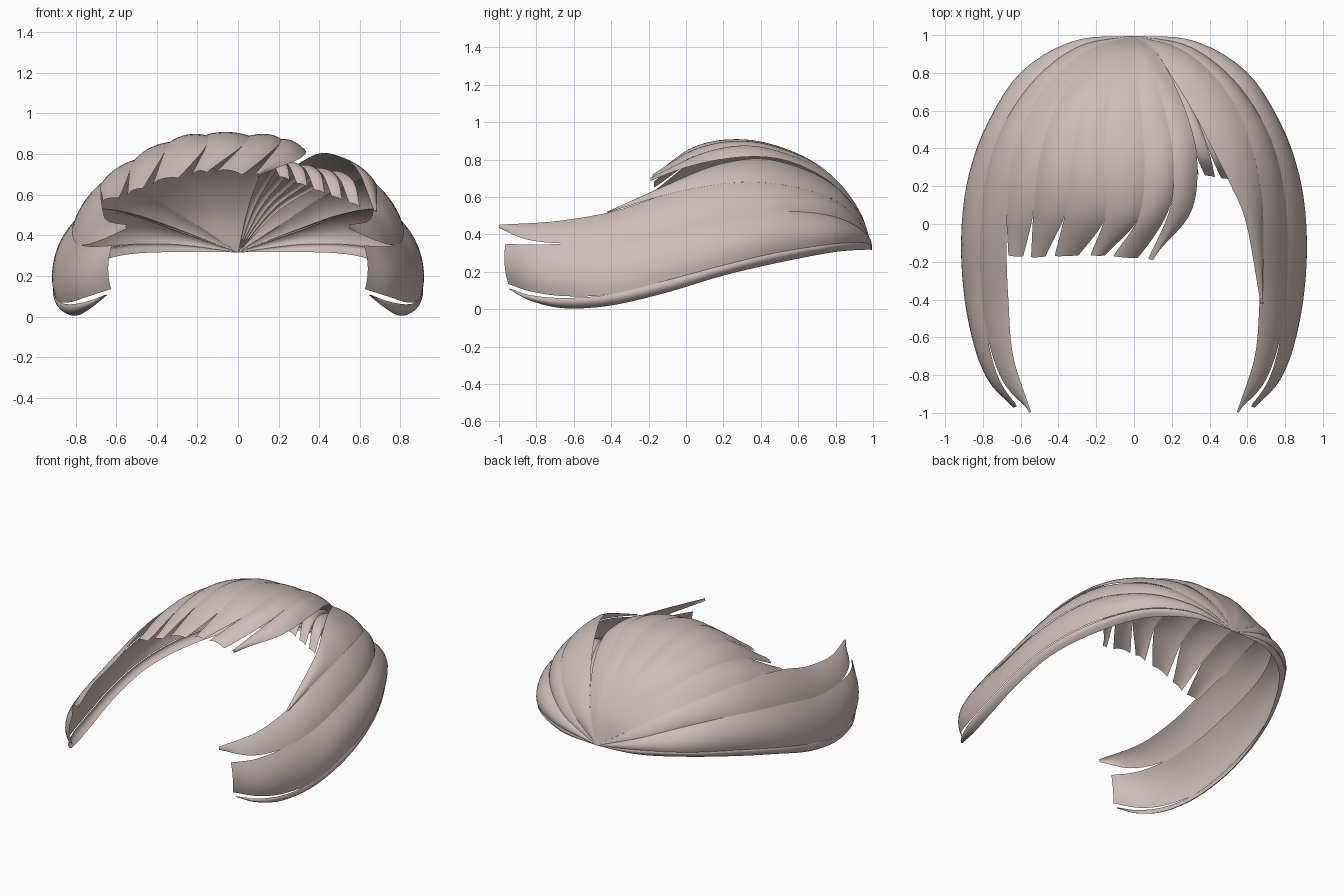
import bpy
from mathutils import Vector

if "Cube" in bpy.data.objects:
    bpy.data.objects.remove(bpy.data.objects["Cube"])

hair = bpy.data.materials.new("pale_rose_brown")
hair.diffuse_color = (0.61, 0.515, 0.485, 1)
hair.use_nodes = True
hair.node_tree.nodes["Principled BSDF"].inputs["Base Color"].default_value = hair.diffuse_color
HUB = (0, 0.996, 0.316)          # all locks meet here at the back
ALONG, ACROSS = 40, 8


def spline(points, t):
    """Smooth curve through the points, t from 0 to 1."""
    p = [Vector(q) for q in points]
    p = [p[0] * 2 - p[1]] + p + [p[-1] * 2 - p[-2]]
    n = len(p) - 3
    i = min(int(t * n), n - 1)
    f = t * n - i
    a, b, c, d = p[i:i + 4]
    return 0.5 * (2 * b + (c - a) * f + (2 * a - 5 * b + 4 * c - d) * f * f
                  + (3 * b - a - 3 * c + d) * f ** 3)


def outward(p):
    return (p - Vector((0, p.y * 0.5, 0.25))).normalized()


def build(name, point, height, side=1):
    """A curved sheet: point(s) gives a row function of t, height(s) its bulge."""
    verts = []
    for i in range(ALONG + 1):
        s = i / ALONG
        row, h = point(s), height(s)
        for j in range(ACROSS + 1):
            t = j / ACROSS
            p = row(t)
            p = p + outward(p) * h * 4 * t * (1 - t)
            verts.append((p.x * side, p.y, p.z))
    w = ACROSS + 1
    faces = [(i * w + j, i * w + j + 1, (i + 1) * w + j + 1, (i + 1) * w + j)
             for i in range(ALONG) for j in range(ACROSS)]
    # Turn the faces outward
    q = [Vector(verts[n]) for n in faces[(ALONG // 2) * ACROSS + ACROSS // 2]]
    if (q[1] - q[0]).cross(q[3] - q[0]).dot(outward(q[0])) < 0:
        faces = [f[::-1] for f in faces]
    mesh = bpy.data.meshes.new(name)
    mesh.from_pydata(verts, [], faces)
    mesh.materials.append(hair)
    mesh.polygons.foreach_set("use_smooth", [True] * len(faces))
    mesh.update()
    bpy.context.collection.objects.link(bpy.data.objects.new(name, mesh))


def taper(s, start, amount):
    return amount * (max(0, (s - start) / (1 - start))) ** 1.4


def lock(name, edge_a, edge_b, bulge, side=1, narrow=0.0):
    """A sheet between two edges; edge_b can narrow towards edge_a at the tip."""
    def point(s):
        a, b = spline(edge_a, s), spline(edge_b, s)
        b = b.lerp(a, taper(s, 0.7, narrow))
        return lambda t: a.lerp(b, t)
    build(name, point, lambda s: bulge * min(1, s * 4) * (1 - 2.5 * max(0, s - 0.8)), side)


# Edges of the side locks, from the nape to the front tips
rim = [HUB, (0.29, 0.962, 0.318), (0.55, 0.79, 0.305), (0.74, 0.5, 0.25), (0.85, 0.2, 0.18),
       (0.88, -0.1, 0.09), (0.85, -0.4, 0.02), (0.79, -0.65, 0.005), (0.72, -0.83, 0.045),
       (0.645, -0.94, 0.105)]
low = [HUB, (0.31, 0.965, 0.355), (0.585, 0.8, 0.35), (0.775, 0.5, 0.305), (0.875, 0.2, 0.235),
       (0.905, -0.1, 0.155), (0.885, -0.4, 0.08)]
low_tip = low + [(0.83, -0.65, 0.06), (0.74, -0.83, 0.075), (0.645, -0.942, 0.11)]
low_wide = [HUB] + [(x + 0.006, y, z) for x, y, z in low[1:]] + [
    (0.83, -0.65, 0.07), (0.75, -0.83, 0.095), (0.625, -0.95, 0.135)]
mid = [HUB, (0.27, 0.945, 0.42), (0.495, 0.785, 0.5), (0.665, 0.55, 0.53), (0.76, 0.3, 0.51),
       (0.8, 0, 0.46), (0.8, -0.3, 0.39)]
mid_wide = mid + [(0.775, -0.6, 0.355), (0.715, -0.82, 0.345), (0.62, -0.965, 0.35)]
# The upper lock overhangs the wide lock a little
mid_tip = [HUB] + [(x + 0.012, y, z - 0.006) for x, y, z in mid[1:]] + [
    (0.775, -0.6, 0.352), (0.69, -0.84, 0.37), (0.545, -0.995, 0.432)]
high = [HUB, (0.22, 0.935, 0.46), (0.4, 0.8, 0.58), (0.54, 0.6, 0.65), (0.63, 0.35, 0.68),
        (0.67, 0.1, 0.655), (0.675, -0.15, 0.6), (0.665, -0.4, 0.52), (0.64, -0.7, 0.47),
        (0.545, -0.995, 0.452)]

for side, label in ((1, "right"), (-1, "left")):
    lock("bottom_lock_" + label, rim, low_tip, 0.018, side)
    lock("wide_lock_" + label, low_wide, mid_wide, 0.042, side)
    lock("upper_lock_" + label, mid_tip, high, 0.018, side)

# Extra lock along the parting on the right
parting_low = [HUB] + [(x + 0.01, y, z) for x, y, z in high[1:7]] + [(0.68, -0.42, 0.515)]
parting_top = [HUB, (0.1, 0.93, 0.5), (0.2, 0.78, 0.67), (0.31, 0.6, 0.76), (0.415, 0.4, 0.805),
               (0.515, 0.2, 0.78), (0.595, 0, 0.71), (0.67, -0.42, 0.52)]
lock("parting_lock", parting_low, parting_top, 0.02)

# Fringe: one smooth crown, split into locks, from the left temple to the parting
fringe = [
    [HUB, (-.22, .935, .46), (-.41, .8, .575), (-.55, .6, .645), (-.645, .35, .67),
     (-.675, .1, .645), (-.665, -.165, .565)],
    [HUB, (-.16, .93, .5), (-.31, .78, .65), (-.43, .58, .75), (-.5, .35, .775),
     (-.53, .1, .73), (-.545, -.175, .595)],
    [HUB, (-.1, .93, .52), (-.2, .78, .7), (-.28, .58, .815), (-.33, .33, .86),
     (-.36, .08, .815), (-.42, -.17, .65)],
    [HUB, (-.05, .93, .52), (-.1, .78, .71), (-.14, .58, .83), (-.16, .32, .893),
     (-.15, .06, .855), (-.23, -.165, .695)],
    [HUB, (0, .93, .52), (.02, .78, .71), (.04, .58, .83), (.055, .32, .89),
     (.03, .05, .85), (-.11, -.17, .71)],
    [HUB, (.05, .93, .52), (.11, .78, .71), (.17, .57, .82), (.21, .33, .875),
     (.19, .08, .83), (.075, -.185, .69)],
    [HUB, (.1, .93, .5), (.2, .77, .68), (.29, .55, .79), (.335, .33, .815),
     (.3, .06, .775), (.1, -.19, .685)],
]
SPANS = len(fringe) - 1


def fringe_lock(i):
    start = 0.8 if i == SPANS - 2 else 0.86

    def point(s):
        guides = [spline(g, s) for g in fringe]
        width = 1 - taper(s, start, 0.35)
        return lambda t: spline(guides, (i + t * width) / SPANS)
    build("fringe_lock_%d" % (i + 1), point, lambda s: 0.016 * max(0, min(1, (s - 0.3) / 0.45)))


for i in range(SPANS):
    fringe_lock(i)

# Short ragged layer tucked under the parting
under_left = [HUB, (.05, .88, .54), (.1, .7, .68), (.14, .5, .765), (.16, .38, .765),
              (.17, .29, .7)]
under_right = [HUB, (.2, .87, .52), (.38, .7, .63), (.5, .5, .7), (.57, .33, .665),
               (.6, .22, .54)]
PARTS = 5
between = [[Vector(a).lerp(Vector(b), k / PARTS) for a, b in zip(under_left, under_right)]
           for k in range(PARTS + 1)]
for k in range(PARTS):
    lock("under_lock_%d" % (k + 1), between[k + 1], between[k], 0.012, narrow=0.4)
